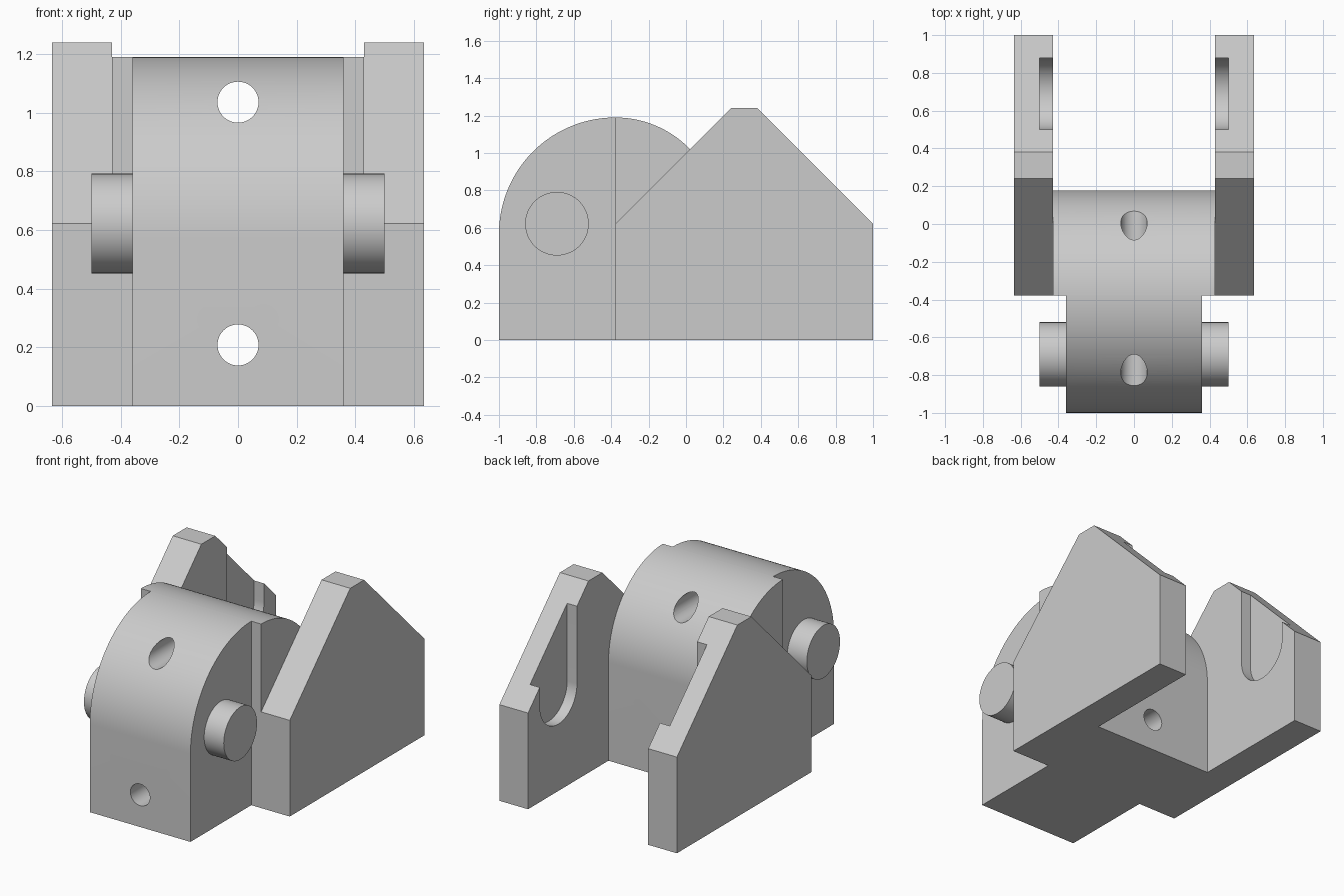
import bpy, bmesh
from math import sin, cos, pi, radians

cube = bpy.data.objects.get("Cube")
if cube:
    bpy.data.objects.remove(cube, do_unlink=True)

grey = bpy.data.materials.new("light_grey")
grey.use_nodes = True
colour = (0.6, 0.6, 0.6, 1)
grey.diffuse_color = colour
grey.node_tree.nodes["Principled BSDF"].inputs["Base Color"].default_value = colour


def arc(cy, cz, r, start, end, steps=48):
    """Points of an arc in the side plane, angles in degrees."""
    angles = [radians(start + (end - start) * i / steps) for i in range(steps + 1)]
    return [(cy + r * cos(a), cz + r * sin(a)) for a in angles]


def extrude(name, profile, x0, x1):
    """Solid made from a (y, z) profile pulled along x."""
    bm = bmesh.new()
    face = bm.faces.new([bm.verts.new((x0, y, z)) for y, z in profile])
    moved = bmesh.ops.extrude_face_region(bm, geom=[face])["geom"]
    verts = [v for v in moved if isinstance(v, bmesh.types.BMVert)]
    bmesh.ops.translate(bm, verts=verts, vec=(x1 - x0, 0, 0))
    bmesh.ops.recalc_face_normals(bm, faces=bm.faces)
    mesh = bpy.data.meshes.new(name)
    bm.to_mesh(mesh)
    bm.free()
    ob = bpy.data.objects.new(name, mesh)
    bpy.context.collection.objects.link(ob)
    mesh.materials.append(grey)
    return ob


def hole_cutter(z):
    bpy.ops.mesh.primitive_cylinder_add(vertices=48, radius=0.07, depth=4,
                                        location=(0, 0, z), rotation=(pi / 2, 0, 0))
    ob = bpy.context.object
    ob.name = "hole_cutter"
    ob.data.materials.append(grey)
    return ob


def cut(ob, cutters):
    for cutter in cutters:
        cutter.hide_render = True
        mod = ob.modifiers.new("cut", "BOOLEAN")
        mod.operation = "DIFFERENCE"
        mod.solver = "EXACT"
        mod.object = cutter
        bpy.context.view_layer.objects.active = ob
        bpy.ops.object.modifier_apply(modifier=mod.name)


def smooth(ob):
    ob.data.shade_smooth()
    ob.data.set_sharp_from_angle(angle=radians(30))


mid = -0.378     # plane where the narrow front meets the wide rear
axis_z = 0.622   # height of the pivots

# Rounded body, narrow in front and wider behind
front_block = extrude("front_block",
                      [(mid, 0)] + arc(mid, 0.568, 0.622, 90, 180) + [(-1, 0)],
                      -0.36, 0.36)
rear_block = extrude("rear_block",
                     [(mid, 0), (0.178, 0)] + arc(mid, 0.634, 0.556, 0, 90),
                     -0.43, 0.43)

# Two holes running front to back
holes = [hole_cutter(z) for z in (0.208, 1.036)]
for block in (front_block, rear_block):
    cut(block, holes)
    smooth(block)

# Side arms with open-topped slots, and the pivot pegs
arm_profile = [(mid, 0), (1, 0), (1, axis_z), (0.382, 1.24), (0.24, 1.24), (mid, axis_z)]
slot_profile = arc(0.69, axis_z, 0.19, 180, 360) + [(0.88, 1.5), (0.5, 1.5)]
cutters = list(holes)
for side, s in (("left", 1), ("right", -1)):
    arm = extrude(side + "_arm", arm_profile, s * 0.43, s * 0.635)
    slot = extrude(side + "_slot_cutter", slot_profile, s * 0.35, s * 0.5)
    cut(arm, [slot])
    cutters.append(slot)
    smooth(arm)
    peg = extrude(side + "_peg", arc(-0.69, axis_z, 0.17, 0, 354, 59), s * 0.35, s * 0.5)
    smooth(peg)

for cutter in cutters:
    bpy.data.objects.remove(cutter, do_unlink=True)
